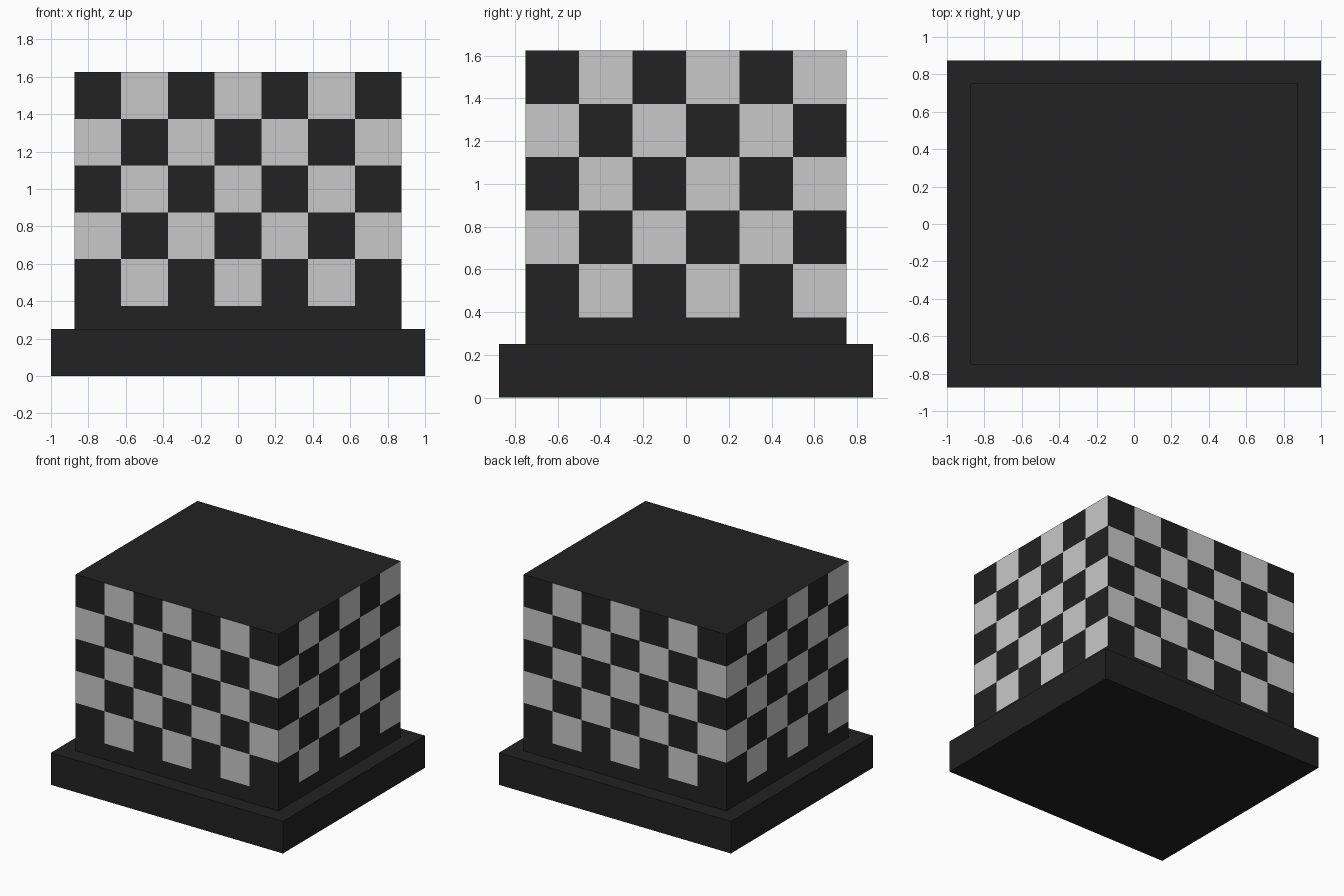
import bpy, bmesh
from mathutils import Vector

if "Cube" in bpy.data.objects:
    bpy.data.objects.remove(bpy.data.objects["Cube"])


def material(name, v):
    m = bpy.data.materials.new(name)
    m.diffuse_color = (v, v, v, 1)
    m.use_nodes = True
    m.node_tree.nodes["Principled BSDF"].inputs["Base Color"].default_value = m.diffuse_color
    return m


black = material("charcoal black", 0.016)
grey = material("light grey", 0.578)


def finish(name, bm, mats):
    me = bpy.data.meshes.new(name)
    bm.to_mesh(me)
    bm.free()
    for m in mats:
        me.materials.append(m)
    ob = bpy.data.objects.new(name, me)
    bpy.context.collection.objects.link(ob)


def box(bm, sx, sy, z0, z1):
    bmesh.ops.create_cube(bm, size=1)
    for v in bm.verts:
        v.co = Vector((v.co.x * sx, v.co.y * sy, z0 + (v.co.z + 0.5) * (z1 - z0)))


def slice_at(bm, co, normal):
    bmesh.ops.bisect_plane(bm, geom=bm.verts[:] + bm.edges[:] + bm.faces[:],
                           plane_co=co, plane_no=normal, dist=1e-5)


# Plinth
bm = bmesh.new()
box(bm, 2.0, 1.75, 0.0, 0.25)
finish("plinth", bm, [black])

# Chequered block, cut into quarter-unit squares
W, D, TOP, S = 1.75, 1.5, 1.625, 0.25
bm = bmesh.new()
box(bm, W, D, 0.25, TOP)
for i in range(1, 7):
    slice_at(bm, (-W / 2 + i * S, 0, 0), (1, 0, 0))
for i in range(1, 6):
    slice_at(bm, (0, -D / 2 + i * S, 0), (0, 1, 0))
for i in range(1, 6):
    slice_at(bm, (0, 0, TOP - i * S), (0, 0, 1))

# Squares count round each wall from its left edge as seen from outside
bm.normal_update()
for f in bm.faces:
    n, c = f.normal, f.calc_center_median()
    if abs(n.z) > 0.5 or c.z < TOP - 5 * S:
        continue
    along = Vector((-n.y, n.x, 0))
    width = W if abs(n.y) > 0.5 else D
    col = int((c.dot(along) + width / 2) / S)
    row = int((TOP - c.z) / S)
    f.material_index = (col + row) % 2
finish("chequered_block", bm, [black, grey])
